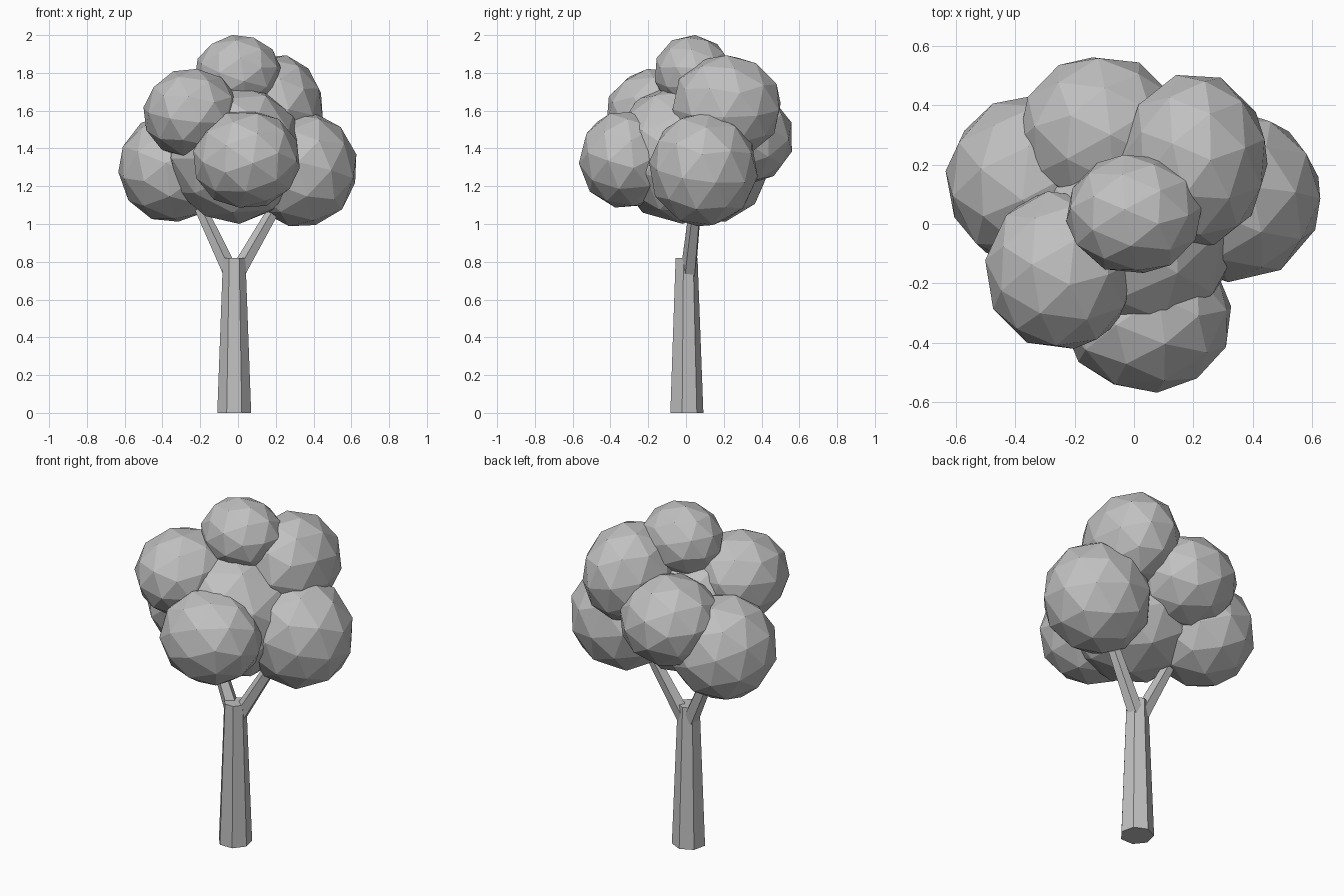
import bpy
import random
from math import pi
from mathutils import Vector, Euler

random.seed(4)
cube = bpy.data.objects.get("Cube")
if cube:
    bpy.data.objects.remove(cube, do_unlink=True)


def make_material(name, colour):
    mat = bpy.data.materials.new(name)
    mat.use_nodes = True
    mat.diffuse_color = colour
    mat.node_tree.nodes["Principled BSDF"].inputs["Base Color"].default_value = colour
    return mat


grey = make_material("plain grey", (0.53, 0.53, 0.53, 1))


def finish(name):
    obj = bpy.context.object
    obj.name = name
    obj.data.materials.append(grey)
    return obj


def tapered_limb(name, start, end, r_start, r_end, sides):
    """Flat-sided limb running from start to end."""
    start, end = Vector(start), Vector(end)
    axis = end - start
    bpy.ops.mesh.primitive_cone_add(vertices=sides, radius1=r_start, radius2=r_end,
                                    depth=axis.length, location=(start + end) / 2)
    obj = finish(name)
    if axis.xy.length:
        obj.rotation_euler = axis.to_track_quat("Z", "Y").to_euler()


def leaf_clump(name, centre, radii):
    """Faceted ball of leaves, turned at random before it is stretched."""
    bpy.ops.mesh.primitive_ico_sphere_add(subdivisions=2, radius=1.015, location=centre)
    obj = finish(name)
    turn = Euler([random.uniform(0, 2 * pi) for _ in range(3)])
    obj.data.transform(turn.to_matrix().to_4x4())
    obj.scale = radii


# Trunk, with one flat side to the front
tapered_limb("trunk", (-0.02, 0, 0), (-0.02, 0, 0.82), 0.092, 0.061, 7)

# Forked branches reaching into the leaves
tapered_limb("left_branch", (-0.002, 0.014, 0.74), (0.217, 0.054, 1.12), 0.044, 0.032, 5)
tapered_limb("right_branch", (-0.038, 0.014, 0.74), (-0.217, 0.054, 1.12), 0.044, 0.032, 5)

# Leaf clumps around a larger core
clumps = {
    "core_leaves": ((-0.015, -0.033, 1.373), (0.362, 0.355, 0.368)),
    "top_leaves": ((0.0, 0.034, 1.80), (0.228, 0.203, 0.2)),
    "left_leaves": ((0.334, 0.092, 1.29), (0.298, 0.286, 0.306)),
    "front_leaves": ((0.045, -0.31, 1.342), (0.284, 0.256, 0.262)),
    "upper_right_leaves": ((-0.246, -0.155, 1.585), (0.255, 0.27, 0.238)),
    "upper_left_leaves": ((0.205, 0.215, 1.622), (0.246, 0.292, 0.273)),
    "back_leaves": ((-0.11, 0.304, 1.455), (0.276, 0.265, 0.25)),
    "right_leaves": ((-0.346, 0.145, 1.298), (0.286, 0.29, 0.29)),
}
for name, (centre, radii) in clumps.items():
    leaf_clump(name, centre, radii)
